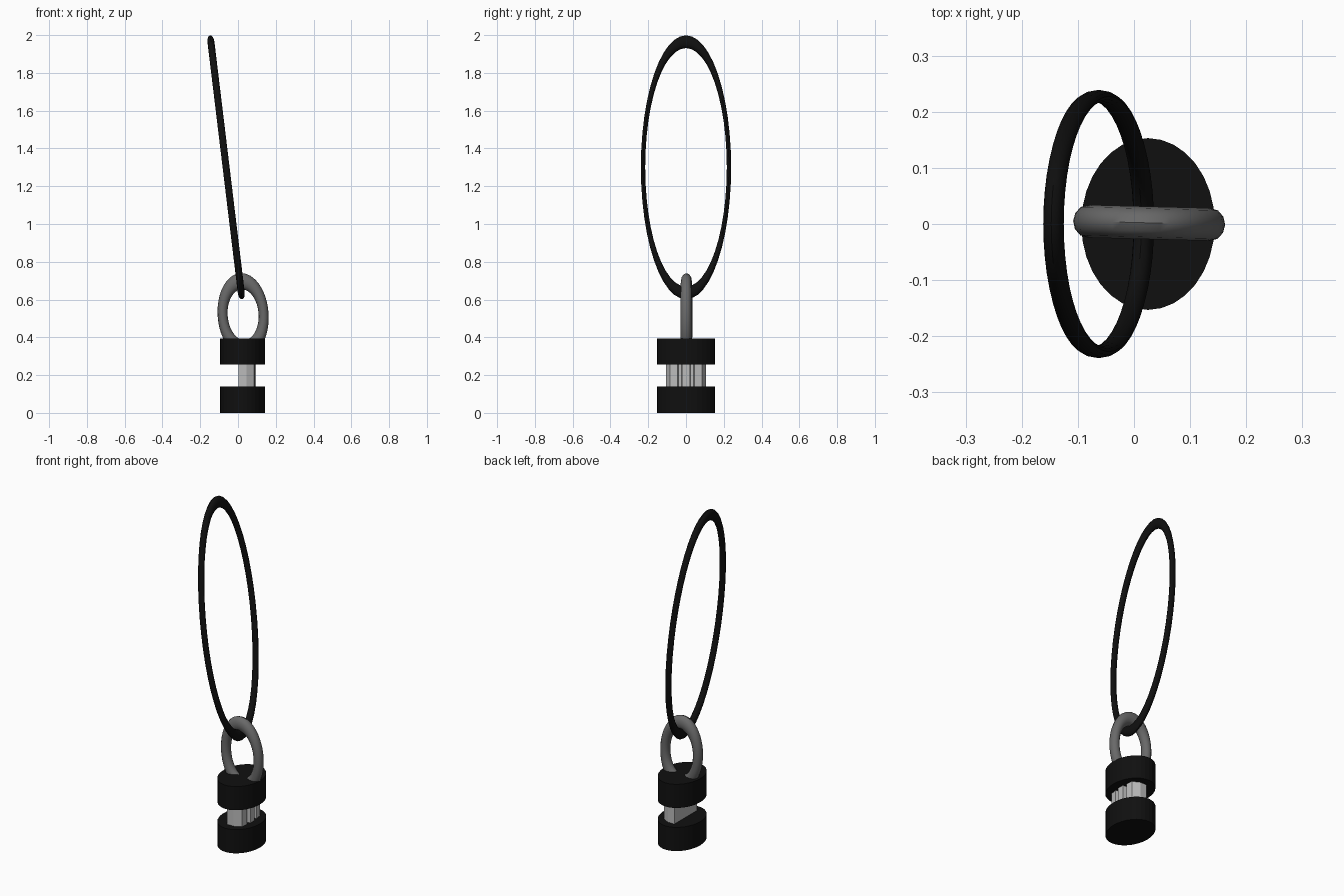
import bpy, bmesh
from math import radians
from mathutils import Matrix

if "Cube" in bpy.data.objects:
    bpy.data.objects.remove(bpy.data.objects["Cube"])


def material(name, v):
    m = bpy.data.materials.new(name)
    m.diffuse_color = (v, v, v, 1)
    m.use_nodes = True
    m.node_tree.nodes["Principled BSDF"].inputs["Base Color"].default_value = m.diffuse_color
    return m


black = material("black", 0.005)
steel = material("dark_steel", 0.14)
silver = material("silver", 0.5)


def ring(name, major, minor, axis_turn, scale, turn, loc, mat):
    """Torus stretched into an oval loop, then leaned and placed."""
    bpy.ops.mesh.primitive_torus_add(major_radius=major, minor_radius=minor,
                                     major_segments=48, minor_segments=12)
    ob = bpy.context.object
    ob.name = name
    ob.data.transform(Matrix.Translation(loc) @ turn
                      @ Matrix.Diagonal((*scale, 1)) @ axis_turn)
    ob.data.materials.append(mat)
    bpy.ops.object.shade_smooth_by_angle(angle=radians(40))
    return ob


def disc(name, z0, z1):
    """Oval end cap."""
    bpy.ops.mesh.primitive_cylinder_add(vertices=32, radius=1, depth=z1 - z0)
    ob = bpy.context.object
    ob.name = name
    ob.data.transform(Matrix.Translation((0.025, 0, (z0 + z1) / 2))
                      @ Matrix.Diagonal((0.119, 0.153, 1, 1)))
    ob.data.materials.append(black)


def prism(name, pts, z0, z1, mat):
    """Vertical extrusion of a plan outline."""
    bm = bmesh.new()
    face = bm.faces.new([bm.verts.new((x, y, z0)) for x, y in pts])
    ext = bmesh.ops.extrude_face_region(bm, geom=[face])
    for v in ext["geom"]:
        if isinstance(v, bmesh.types.BMVert):
            v.co.z = z1
    bmesh.ops.recalc_face_normals(bm, faces=bm.faces[:])
    me = bpy.data.meshes.new(name)
    bm.to_mesh(me)
    bm.free()
    ob = bpy.data.objects.new(name, me)
    bpy.context.collection.objects.link(ob)
    me.materials.append(mat)


# End caps
disc("bottom_cap", 0, 0.14)
disc("top_cap", 0.255, 0.395)

# Core between the caps: flat back, scalloped front
half = [(0.095, 0.02), (0.07, 0.024), (0.07, 0.04), (0.09, 0.045),
        (0.085, 0.085), (0.045, 0.106), (0.002, 0.106)]
outline = half + [(x, -y) for x, y in reversed(half)]
prism("core", outline, 0.13, 0.265, silver)

# Metal link sunk into the top cap
ring("metal_link", 0.1085, 0.0265, Matrix.Rotation(radians(90), 4, 'X'),
     (1, 1.1, 1.63),
     Matrix.Rotation(radians(-1.5), 4, 'Z') @ Matrix.Rotation(radians(-4), 4, 'Y'),
     (0.027, 0.002, 0.52), steel)

# Tall cord loop threaded through the link
ring("cord_loop", 0.2275, 0.0115, Matrix.Rotation(radians(90), 4, 'Y'),
     (1.6, 1, 2.945), Matrix.Rotation(radians(-6.9), 4, 'Y'),
     (-0.063, 0, 1.3), black)
